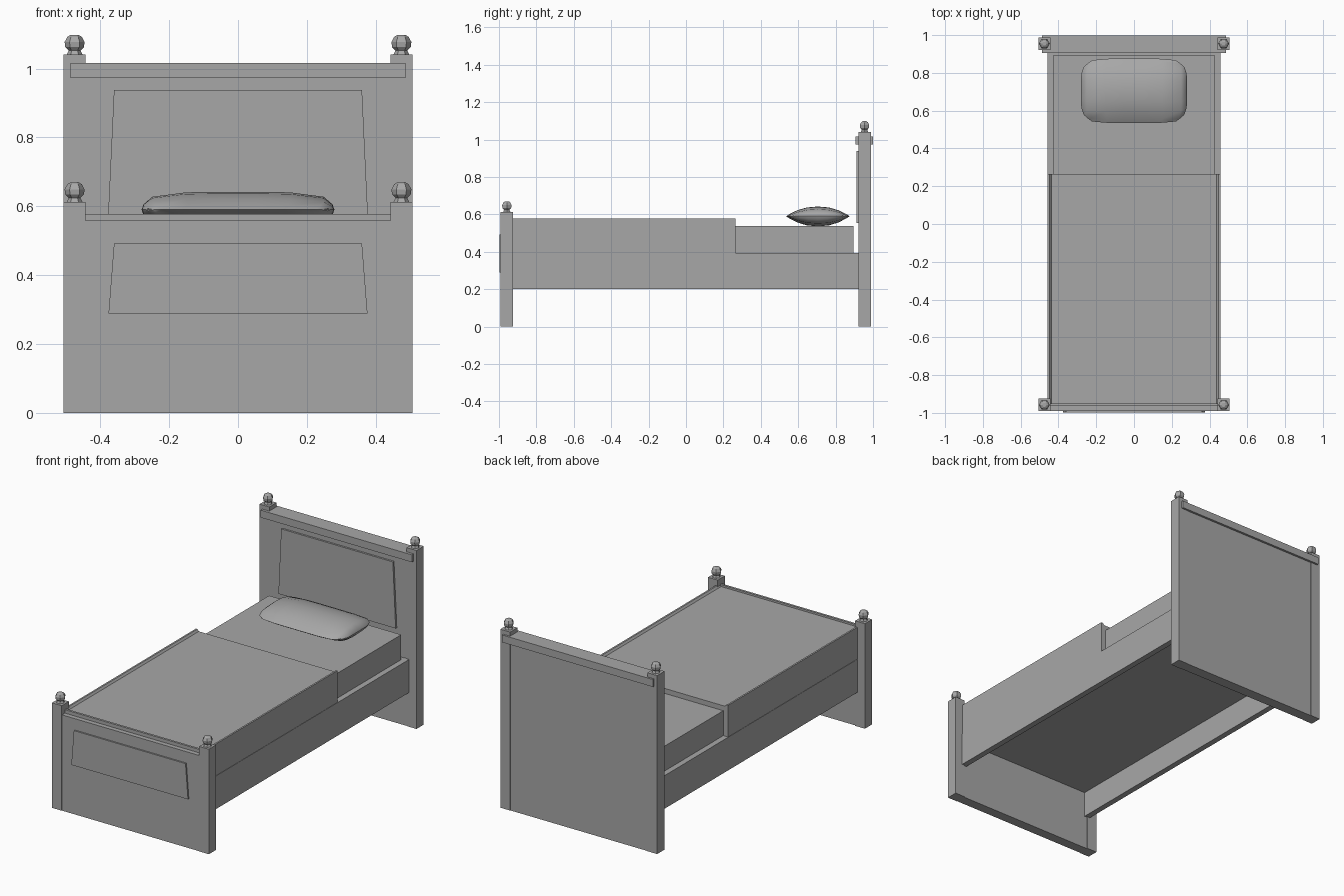
import bpy, bmesh, math

if "Cube" in bpy.data.objects:
    bpy.data.objects.remove(bpy.data.objects["Cube"])

grey = bpy.data.materials.new("plain grey")
grey.diffuse_color = (0.39, 0.39, 0.39, 1)
grey.use_nodes = True
grey.node_tree.nodes["Principled BSDF"].inputs["Base Color"].default_value = grey.diffuse_color


def make(name, verts, faces):
    mesh = bpy.data.meshes.new(name)
    mesh.from_pydata(verts, [], faces)
    bm = bmesh.new()
    bm.from_mesh(mesh)
    bmesh.ops.remove_doubles(bm, verts=bm.verts, dist=1e-5)
    bmesh.ops.recalc_face_normals(bm, faces=bm.faces)
    bm.to_mesh(mesh)
    bm.free()
    mesh.materials.append(grey)
    ob = bpy.data.objects.new(name, mesh)
    bpy.context.collection.objects.link(ob)
    return ob


def prism(name, outline, y0, y1):
    """Extrude an x-z outline from y0 to y1."""
    n = len(outline)
    verts = [(x, y, z) for y in (y0, y1) for x, z in outline]
    faces = [list(range(n)), list(range(n, 2 * n))]
    faces += [(i, (i + 1) % n, n + (i + 1) % n, n + i) for i in range(n)]
    return make(name, verts, faces)


def box(name, x0, x1, y0, y1, z0, z1):
    return prism(name, [(x0, z0), (x1, z0), (x1, z1), (x0, z1)], y0, y1)


def finial(name, x, y, z):
    """Six-sided turned knob."""
    profile = [(0.024, -0.002), (0.017, 0.012), (0.027, 0.022),
               (0.029, 0.037), (0.021, 0.052), (0.011, 0.058)]
    n = 6
    verts = [(x + r * math.cos(i * math.tau / n), y + r * math.sin(i * math.tau / n), z + h)
             for r, h in profile for i in range(n)]
    faces = [(k * n + i, k * n + (i + 1) % n, (k + 1) * n + (i + 1) % n, (k + 1) * n + i)
             for k in range(len(profile) - 1) for i in range(n)]
    faces += [list(range(n)), list(range(len(verts) - n, len(verts)))]
    return make(name, verts, faces)


# Posts, knobs and side rails, mirrored left and right
for side, s in (("left", -1), ("right", 1)):
    for end, y0, y1, top in (("foot", -0.991, -0.925, 0.612), ("head", 0.921, 0.988, 1.04)):
        box(f"{end}_post_{side}", *sorted((s * 0.443, s * 0.506)), y0, y1, 0, top)
        finial(f"{end}_knob_{side}", s * 0.4745, (y0 + y1) / 2, top)
    box(f"side_rail_{side}", *sorted((s * 0.425, s * 0.459)), -0.93, 0.925, 0.2, 0.393)

# Headboard with top rail and raised tapered panel
box("headboard", -0.445, 0.445, 0.923, 0.986, 0, 0.99)
box("head_rail", -0.487, 0.487, 0.905, 0.999, 0.973, 1.016)
prism("head_panel", [(-0.378, 0.555), (0.378, 0.555), (0.36, 0.938), (-0.36, 0.938)], 0.912, 0.925)

# Footboard with raised tapered panel
box("footboard", -0.445, 0.445, -0.989, -0.93, 0, 0.558)
prism("foot_panel", [(-0.376, 0.288), (0.376, 0.288), (0.36, 0.492), (-0.36, 0.492)], -0.998, -0.985)

# Bed base and mattress
box("bed_base", -0.426, 0.426, -0.932, 0.925, 0.35, 0.392)
box("mattress", -0.426, 0.426, -0.935, 0.895, 0.392, 0.538)

# Blanket: channel-shaped drape with a raised sloping hem on the sides and foot
half = [(0.424, 0.538), (0.424, 0.39), (0.457, 0.39), (0.457, 0.578), (0.447, 0.578), (0.438, 0.567)]
prism("blanket", half + [(-x, z) for x, z in reversed(half)], -0.95, 0.265)
box("blanket_foot_hem", -0.457, 0.457, -0.962, -0.949, 0.5, 0.578)

# Pillow: two cushioned grids joined along a chamfered outline
us = [-1, -0.98, -0.89, -0.54, -0.2, 0.2, 0.54, 0.89, 0.98, 1]
vs = [-1, -0.9, -0.65, -0.35, 0, 0.35, 0.65, 0.9, 1]
swell_u = {1: 0, 0.98: 0.3, 0.89: 0.72, 0.54: 0.97, 0.2: 1}
nu, nv = len(us), len(vs)
verts, faces = [], []
for layer, height in enumerate((0.052, -0.054)):
    for u in us:
        for v in vs:
            f = swell_u[abs(u)] * (1 - abs(v) ** 2.2)
            px = u * (1 - 0.11 * abs(v) ** 8)
            py = v * (1 - 0.18 * abs(u) ** 12)
            verts.append((px * 0.28, 0.705 + py * 0.17, 0.59 + height * f))
    for i in range(nu - 1):
        for j in range(nv - 1):
            a = layer * nu * nv + i * nv + j
            faces.append((a, a + 1, a + nv + 1, a + nv))
pillow = make("pillow", verts, faces)
bpy.context.view_layer.objects.active = pillow
pillow.select_set(True)
bpy.ops.object.shade_smooth_by_angle(angle=math.radians(40))
